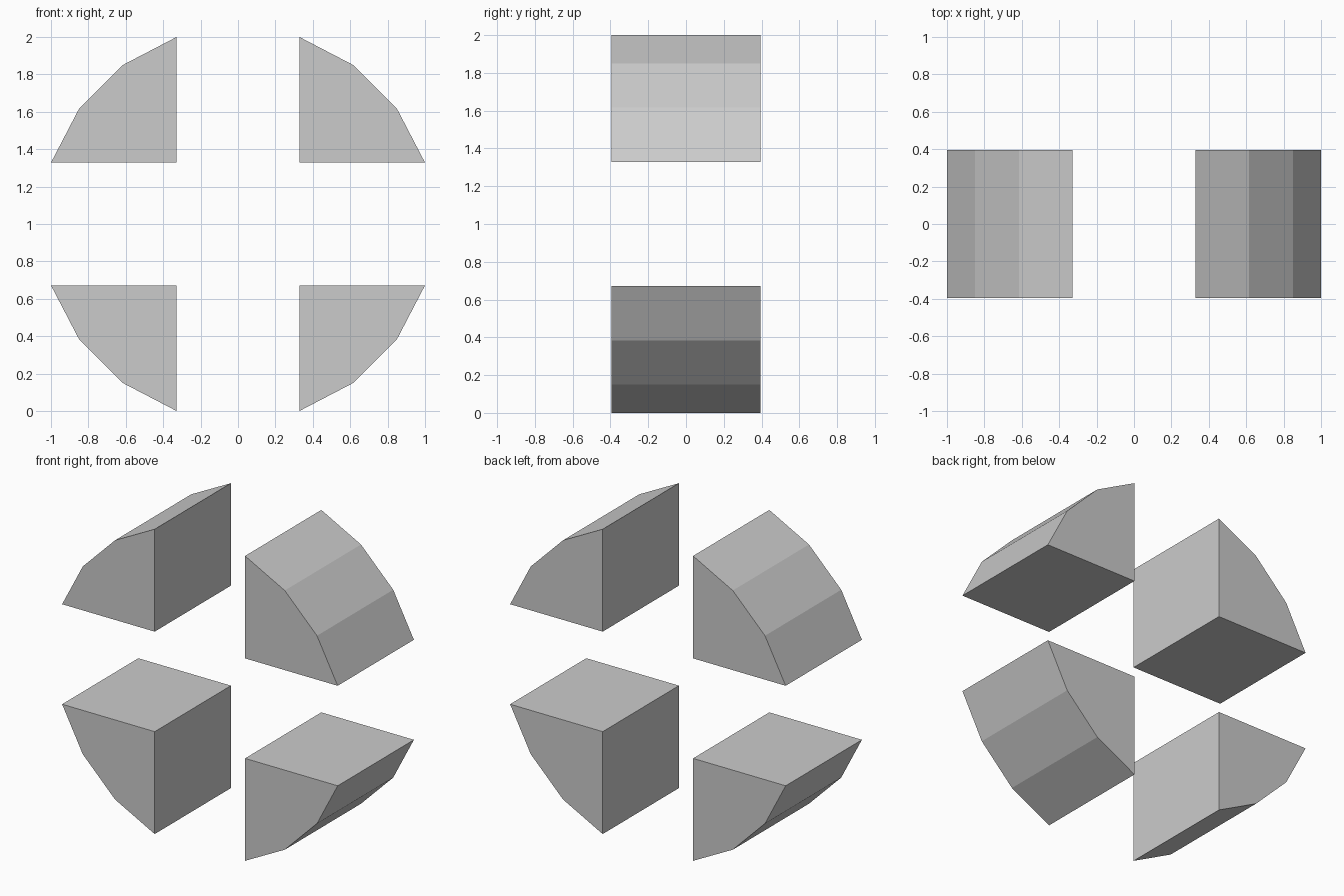
import bpy
import bmesh

if "Cube" in bpy.data.objects:
    bpy.data.objects.remove(bpy.data.objects["Cube"])

HALF_DEPTH = 0.395
INNER = 0.328
# Cross-section of one corner wedge, measured from the disc centre
PROFILE = [(INNER, INNER), (1.0, INNER), (0.85, 0.616), (0.616, 0.85), (INNER, 1.0)]


def wedge(name, sx, sz):
    """Extrude the wedge profile along y, flipped into one quadrant."""
    bm = bmesh.new()
    face = bm.faces.new([bm.verts.new((sx * x, -HALF_DEPTH, 1 + sz * z)) for x, z in PROFILE])
    ext = bmesh.ops.extrude_face_region(bm, geom=[face], use_keep_orig=True)
    verts = [g for g in ext["geom"] if isinstance(g, bmesh.types.BMVert)]
    bmesh.ops.translate(bm, verts=verts, vec=(0, 2 * HALF_DEPTH, 0))
    bmesh.ops.recalc_face_normals(bm, faces=bm.faces)
    mesh = bpy.data.meshes.new(name)
    bm.to_mesh(mesh)
    bm.free()
    bpy.context.collection.objects.link(bpy.data.objects.new(name, mesh))


# Four wedges around the open cross
for side, sx in (("left", -1), ("right", 1)):
    for level, sz in (("lower", -1), ("upper", 1)):
        wedge(f"{level}_{side}_wedge", sx, sz)
